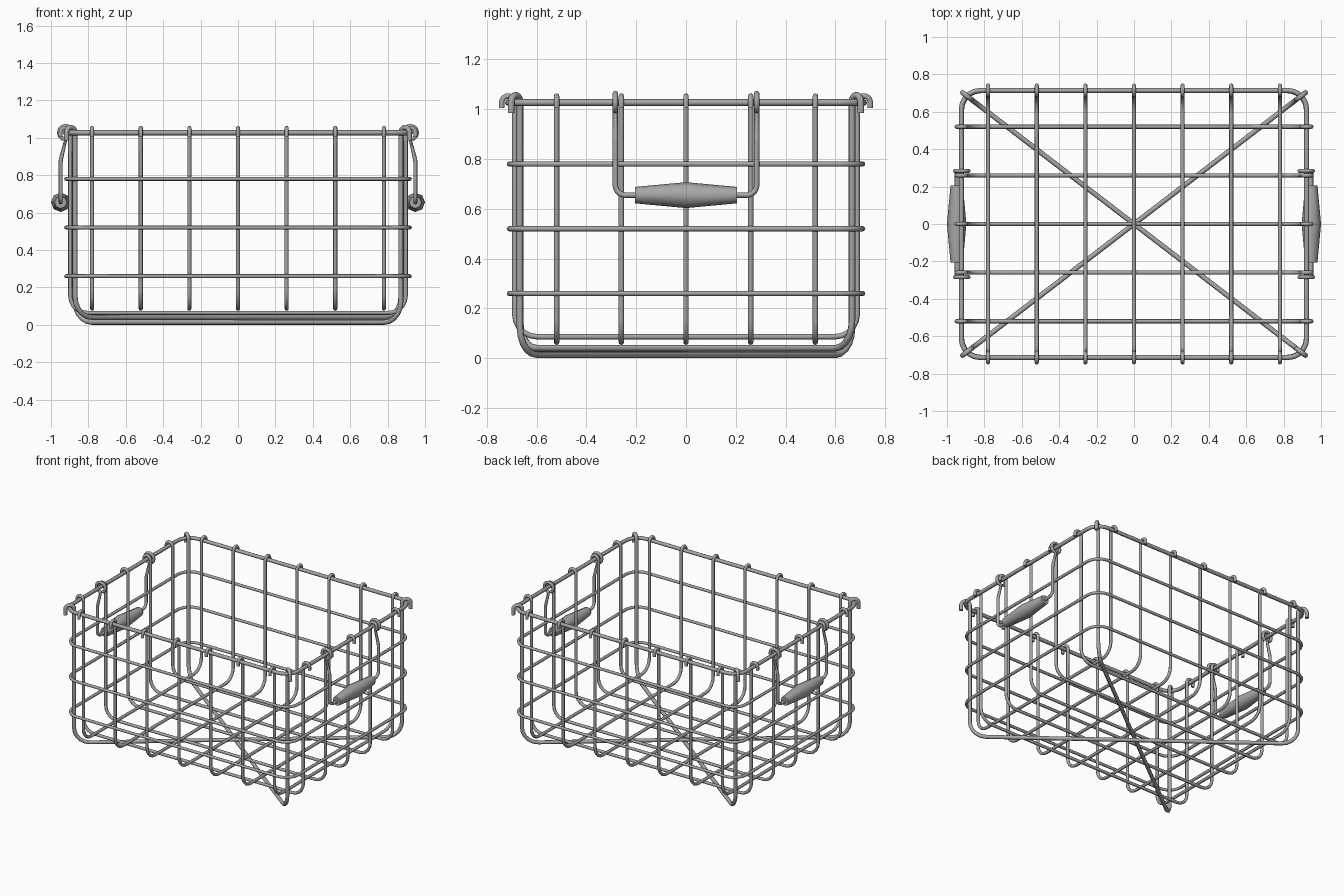
import bpy, math
from mathutils import Vector

old = bpy.data.objects.get("Cube")
if old:
    bpy.data.objects.remove(old, do_unlink=True)

steel = bpy.data.materials.new("grey_steel")
steel.use_nodes = True
GREY = (0.39, 0.39, 0.39, 1)
steel.diffuse_color = GREY
steel.node_tree.nodes["Principled BSDF"].inputs["Base Color"].default_value = GREY


def fillet(corners, closed=False, steps=5):
    """Round the corners of a path; each corner is (point, radius)."""
    path, n = [], len(corners)
    for i, (p, r) in enumerate(corners):
        p = Vector(p)
        if r == 0 or (not closed and i in (0, n - 1)):
            path.append(p)
            continue
        a = (Vector(corners[i - 1][0]) - p).normalized()
        b = (Vector(corners[(i + 1) % n][0]) - p).normalized()
        half = a.angle(b) / 2
        centre = p + (a + b).normalized() * (r / math.sin(half))
        start = p + a * (r / math.tan(half)) - centre
        end = p + b * (r / math.tan(half)) - centre
        sweep = start.angle(end)
        for k in range(steps + 1):
            t = k / steps
            path.append(centre + (start * math.sin((1 - t) * sweep)
                                  + end * math.sin(t * sweep)) / math.sin(sweep))
    return path


def wire(name, path, radius, closed=False):
    """Round wire along a path, turned into a smooth mesh."""
    curve = bpy.data.curves.new(name, 'CURVE')
    curve.dimensions = '3D'
    curve.bevel_depth = radius
    curve.bevel_resolution = 2
    curve.use_fill_caps = True
    spline = curve.splines.new('POLY')
    spline.points.add(len(path) - 1)
    for point, co in zip(spline.points, path):
        point.co = (*co, 1)
    spline.use_cyclic_u = closed
    obj = bpy.data.objects.new(name, curve)
    bpy.context.collection.objects.link(obj)
    finish(obj, convert=True)


def finish(obj, convert=False):
    bpy.ops.object.select_all(action='DESELECT')
    obj.select_set(True)
    bpy.context.view_layer.objects.active = obj
    if convert:
        bpy.ops.object.convert(target='MESH')
        obj = bpy.context.object
    obj.data.materials.clear()
    obj.data.materials.append(steel)
    bpy.ops.object.shade_smooth_by_angle(angle=math.radians(50))


RIM_Z, RIM_R, RIB_R = 1.027, 0.0135, 0.011


def hooked_u(name, direction, offset, wall, floor, bend, radius, tip):
    """U-shaped wire whose two ends hook outward over the rim."""
    hook = RIM_R + radius * 1.15
    top = RIM_Z + hook
    side = [(wall + 2 * hook, tip, 0), (wall + 2 * hook, top, hook * 0.99),
            (wall, top, hook * 0.99), (wall, floor, bend)]
    profile = side + [(-s, z, r) for s, z, r in reversed(side)]
    d, o = Vector(direction).normalized(), Vector(offset)
    wire(name, fillet([(o + d * s + Vector((0, 0, z)), r) for s, z, r in profile]), radius)


def ring(name, hx, hy, z, radius):
    corners = [((x * hx, y * hy, z), 0.1) for x, y in ((1, 1), (-1, 1), (-1, -1), (1, -1))]
    wire(name, fillet(corners, closed=True), radius, closed=True)


# Rim and wall rings
ring("top_rim", 0.923, 0.714, RIM_Z, RIM_R)
for i in range(1, 4):
    ring(f"wall_ring_{i}", 0.919, 0.71, 0.26 * i, 0.0105)

# Ribs across the depth and across the width
for i in range(-3, 4):
    hooked_u(f"depth_rib_{i + 4}", (0, 1, 0), (0.26 * i, 0, 0), 0.688, 0.086, 0.09, RIB_R, 1.005)
for i in range(-2, 3):
    hooked_u(f"width_rib_{i + 3}", (1, 0, 0), (0, 0.26 * i, 0), 0.897, 0.064, 0.09, RIB_R, 1.005)

# Crossed corner wires under the floor
hooked_u("lower_diagonal", (0.94, -0.72, 0), (0, 0, 0), 1.097, 0.0135, 0.11, 0.0135, 0.985)
hooked_u("upper_diagonal", (0.94, 0.72, 0), (0, 0, 0), 1.097, 0.0400, 0.11, 0.0135, 0.985)

# Swinging handles with tapered grips
GRIP_X, GRIP_Z, ARM_Y, COIL_R = 0.948, 0.655, 0.284, 0.036
for side, label in ((1, "left"), (-1, "right")):
    # Eye closed round the rim, then the arm down to the grip
    half = []
    for k in range(1, 13):
        a = -math.pi * (0.5 + k / 6)
        half.append(((0.921 + COIL_R * math.cos(a), ARM_Y, RIM_Z + COIL_R * math.sin(a)), 0))
    half += [((GRIP_X, ARM_Y, 0.88), 0.06), ((GRIP_X, ARM_Y, GRIP_Z), 0.04)]
    half = [((side * x, y, z), r) for (x, y, z), r in half]
    other = [((x, -y, z), r) for (x, y, z), r in reversed(half)]
    wire(f"{label}_handle_wire", fillet(half + other), RIB_R)

    # Grip turned from a short profile
    profile = ((-0.205, 0.033), (0, 0.052), (0.205, 0.033))
    sides = 8
    verts = [(side * GRIP_X + r * math.cos(2 * math.pi * k / sides), y,
              GRIP_Z + r * math.sin(2 * math.pi * k / sides))
             for y, r in profile for k in range(sides)]
    faces = [(j * sides + k, (j + 1) * sides + k,
              (j + 1) * sides + (k + 1) % sides, j * sides + (k + 1) % sides)
             for j in range(2) for k in range(sides)]
    faces += [tuple(range(sides)), tuple(range(3 * sides - 1, 2 * sides - 1, -1))]
    mesh = bpy.data.meshes.new(f"{label}_grip")
    mesh.from_pydata(verts, [], faces)
    grip = bpy.data.objects.new(f"{label}_grip", mesh)
    bpy.context.collection.objects.link(grip)
    finish(grip)
